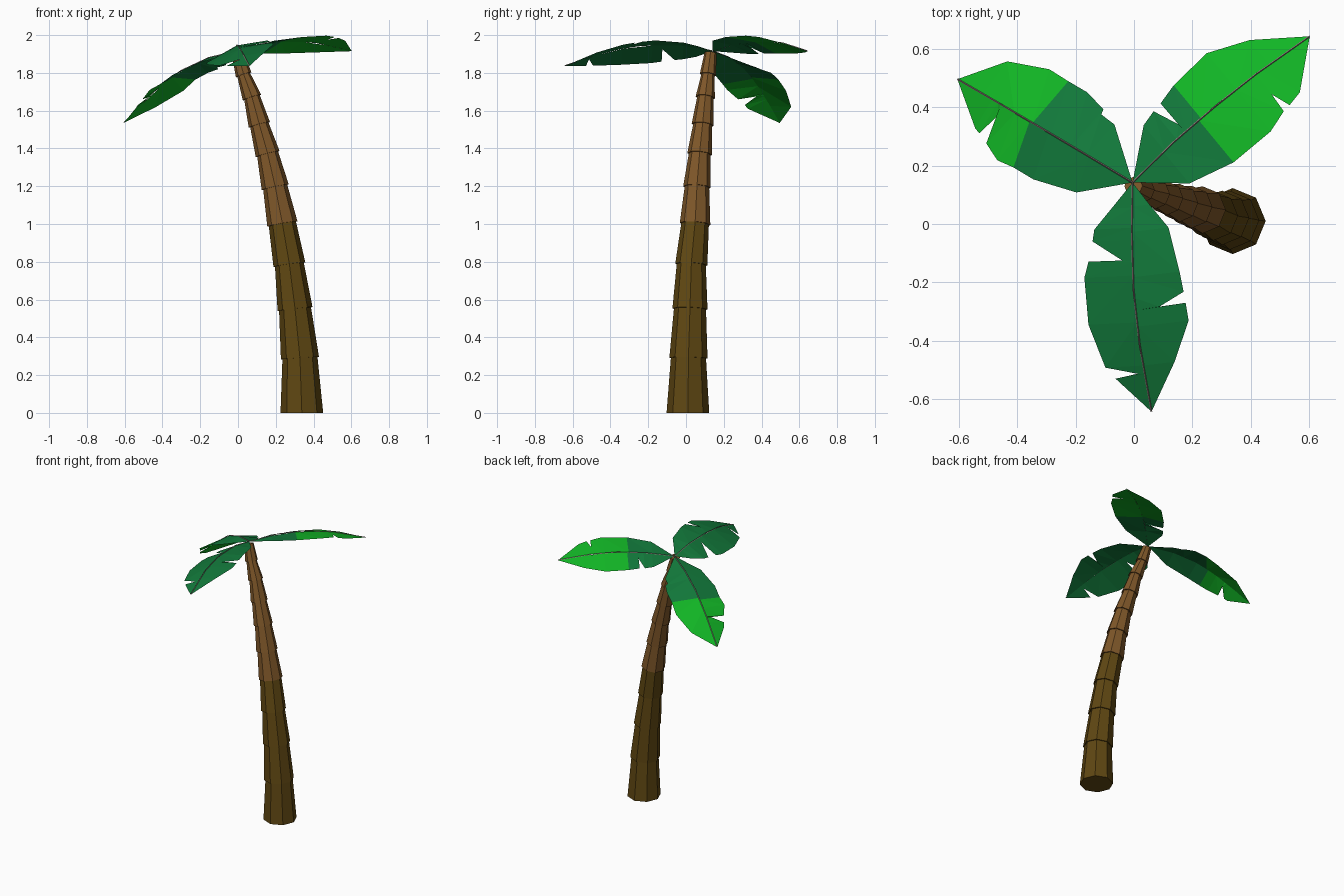
import bpy, bmesh, math
from mathutils import Vector

if "Cube" in bpy.data.objects:
    bpy.data.objects.remove(bpy.data.objects["Cube"])


def material(name, rgb):
    m = bpy.data.materials.new(name)
    m.diffuse_color = (*rgb, 1)
    m.use_nodes = True
    m.node_tree.nodes["Principled BSDF"].inputs["Base Color"].default_value = m.diffuse_color
    return m


DARK_BARK = material("dark bark", (0.115, 0.063, 0.006))
BARK = material("light bark", (0.21, 0.095, 0.022))
GREEN = material("deep green", (0.006, 0.19, 0.043))
BRIGHT = material("bright green", (0.006, 0.47, 0.019))
RIB = material("leaf rib", (0.27, 0.21, 0.20))


def finish(bm, name, mats):
    me = bpy.data.meshes.new(name)
    bm.to_mesh(me)
    bm.free()
    for m in mats:
        me.materials.append(m)
    ob = bpy.data.objects.new(name, me)
    bpy.context.collection.objects.link(ob)
    return ob


# Trunk: overlapping tapered eight-sided segments along a leaning curve
# (centre x, y, z, flared radius at the bottom of each segment)
JOINTS = [(.338, .010, 0, .113), (.328, .013, .29, .101), (.302, .021, .55, .093),
          (.272, .028, .785, .085), (.235, .048, 1.0, .081), (.197, .058, 1.195, .073),
          (.157, .072, 1.37, .065), (.113, .088, 1.525, .058), (.074, .102, 1.67, .051),
          (.030, .116, 1.79, .043), (-.002, .130, 1.905, .040)]


def ring(bm, i, radius):
    c = Vector(JOINTS[i][:3])
    lo = Vector(JOINTS[max(i - 1, 0)][:3])
    hi = Vector(JOINTS[min(i + 1, len(JOINTS) - 1)][:3])
    axis = Vector((0, 0, 1)) if i == 0 else (hi - lo).normalized()
    q = Vector((0, 0, 1)).rotation_difference(axis)
    return [bm.verts.new(c + q @ Vector((radius * math.cos(a), radius * math.sin(a), 0)))
            for a in (k * math.pi / 4 for k in range(8))]


for i in range(len(JOINTS) - 1):
    bm = bmesh.new()
    low = ring(bm, i, JOINTS[i][3])
    top = ring(bm, i + 1, JOINTS[i + 1][3] - 0.008)
    for k in range(8):
        n = (k + 1) % 8
        bm.faces.new((low[k], low[n], top[n], top[k]))
    bm.faces.new(low[::-1])
    bm.faces.new(top)
    finish(bm, f"trunk_segment_{i + 1}", [DARK_BARK if i < 4 else BARK])


def along(rib, t):
    """Point on the rib at fraction t of its straight length."""
    base, chord = rib[0], rib[-1] - rib[0]
    ts = [(p - base).dot(chord) / chord.length_squared for p in rib]
    for a, b, ta, tb in zip(rib, rib[1:], ts, ts[1:]):
        if t <= tb:
            return a.lerp(b, max(0, (t - ta) / (tb - ta)))
    return rib[-1].copy()


def leaf(name, rib, sides, split):
    """Blade: a strip from the rib to each torn edge; bright beyond split."""
    rib = [Vector(p) for p in rib]
    base, chord = rib[0], rib[-1] - rib[0]
    bm = bmesh.new()
    for edge in sides:
        pts = [base] + [Vector(p) for p in edge] + [rib[-1]]
        t_prev = 0
        inner, outer = bm.verts.new(base), None
        for p in pts[1:]:
            # measure along the ground plan, never stepping backwards
            flat = Vector((chord.x, chord.y, 0))
            t = min(1, max(t_prev + 0.004, (p - base).dot(flat) / flat.length_squared))
            tip = p == rib[-1]
            ni = bm.verts.new(rib[-1] if tip else along(rib, t))
            no = None if tip else bm.verts.new(p)
            loop = [v for v in (inner, ni, no, outer) if v]
            # split quads into triangles so the blade stays flat-faceted
            parts = [loop] if len(loop) == 3 else [loop[:3], [loop[0], loop[2], loop[3]]]
            for part in parts:
                f = bm.faces.new(part)
                f.normal_update()
                if f.normal.z < 0:
                    f.normal_flip()
                f.material_index = int((t + t_prev) / 2 > split)
            inner, outer, t_prev = ni, no, t
    bmesh.ops.remove_doubles(bm, verts=bm.verts, dist=0.0005)
    finish(bm, name, [GREEN, BRIGHT])

    # Rib: thin raised ridge along the fold
    bm = bmesh.new()
    side = Vector((-chord.y, chord.x, 0)).normalized() * 0.003
    rows = [[bm.verts.new(p + o) for o in (side, Vector((0, 0, .004)), -side)] for p in rib]
    for a, b in zip(rows, rows[1:]):
        for k in range(2):
            bm.faces.new((a[k], a[k + 1], b[k + 1], b[k]))
    finish(bm, name + "_rib", [RIB])


# Front leaf, all deep green
leaf("front_leaf",
     [(-.005, .142, 1.915), (-.008, -.02, 1.945), (-.002, -.225, 1.945),
      (.019, -.413, 1.915), (.06, -.643, 1.836)],
     [[(.053, .067, 1.94), (.118, -.012, 1.96), (.156, -.163, 1.972), (.17, -.232, 1.965),
       (.087, -.283, 1.95), (.177, -.27, 1.96), (.187, -.331, 1.95), (.139, -.472, 1.908)],
      [(-.077, .053, 1.885), (-.136, -.019, 1.872), (-.142, -.06, 1.868),
       (-.04, -.125, 1.925), (-.156, -.129, 1.86), (-.17, -.184, 1.852),
       (-.156, -.345, 1.843), (-.098, -.492, 1.838), (.012, -.513, 1.872),
       (-.063, -.53, 1.836)]], 2)

# Left leaf, drooping
leaf("left_leaf",
     [(-.005, .142, 1.915), (-.155, .232, 1.88), (-.305, .321, 1.81),
      (-.455, .409, 1.69), (-.605, .496, 1.535)],
     [[(-.197, .108, 1.855), (-.345, .153, 1.79), (-.413, .194, 1.74), (-.468, .218, 1.71),
       (-.506, .276, 1.66), (-.465, .372, 1.675), (-.53, .311, 1.63), (-.544, .328, 1.61)],
      [(-.067, .341, 1.84), (-.112, .375, 1.828), (-.105, .393, 1.82), (-.16, .451, 1.80),
       (-.225, .489, 1.765), (-.29, .53, 1.705), (-.434, .557, 1.62)]], 0.53)

# Right leaf, nearly level and tilted towards the back
leaf("right_leaf",
     [(-.005, .142, 1.915), (.136, .281, 1.955), (.28, .405, 1.97),
      (.42, .515, 1.957), (.602, .643, 1.915)],
     [[(.19, .139, 1.97), (.341, .211, 1.99), (.468, .317, 1.997), (.513, .386, 1.99),
       (.472, .444, 1.975), (.533, .407, 1.985), (.568, .451, 1.97)],
      [(.033, .338, 1.90), (.067, .386, 1.90), (.153, .341, 1.935), (.091, .413, 1.903),
       (.136, .475, 1.903), (.249, .585, 1.903), (.396, .63, 1.908)]], 0.40)
